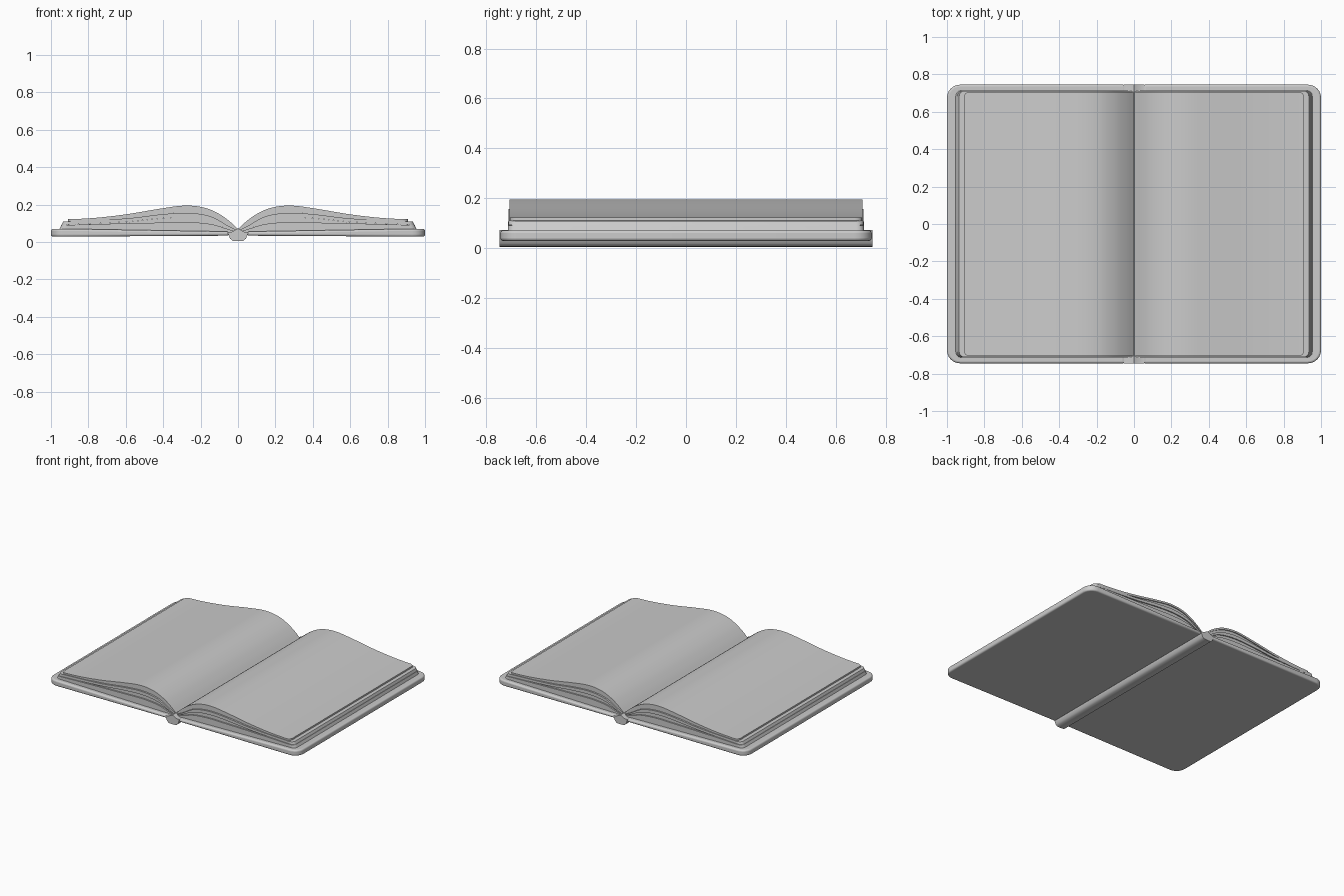
import bpy, bmesh, math
from mathutils import Vector

if "Cube" in bpy.data.objects:
    bpy.data.objects.remove(bpy.data.objects["Cube"])

grey = bpy.data.materials.new("plain grey")
grey.use_nodes = True
grey.diffuse_color = (0.6, 0.6, 0.6, 1)
grey.node_tree.nodes["Principled BSDF"].inputs["Base Color"].default_value = (0.6, 0.6, 0.6, 1)


def finish(name, bm, mirror=False, bevel=0, angle=35):
    """Turn a bmesh into a named, shaded object."""
    bmesh.ops.recalc_face_normals(bm, faces=bm.faces)
    mesh = bpy.data.meshes.new(name)
    bm.to_mesh(mesh)
    bm.free()
    obj = bpy.data.objects.new(name, mesh)
    bpy.context.collection.objects.link(obj)
    mesh.materials.append(grey)
    if bevel:
        mod = obj.modifiers.new("rounded_edges", 'BEVEL')
        mod.width, mod.segments, mod.limit_method = bevel, 4, 'ANGLE'
        mod.angle_limit = math.radians(50)
    if mirror:
        mod = obj.modifiers.new("both_sides", 'MIRROR')
        mod.use_mirror_merge = False
    bpy.ops.object.select_all(action='DESELECT')
    obj.select_set(True)
    bpy.context.view_layer.objects.active = obj
    bpy.ops.object.shade_smooth_by_angle(angle=math.radians(angle))
    return obj


def curve(points, x):
    """Smooth height at x through the control points."""
    n = len(points)
    i = max(k for k in range(n - 1) if k == 0 or points[k][0] <= x)

    def slope(k):
        a, b = points[max(k - 1, 0)], points[min(k + 1, n - 1)]
        return (b[1] - a[1]) / (b[0] - a[0])

    (x0, z0), (x1, z1) = points[i], points[i + 1]
    w = x1 - x0
    t = (x - x0) / w
    return ((2*t**3 - 3*t**2 + 1) * z0 + (t**3 - 2*t**2 + t) * w * slope(i)
            + (3*t**2 - 2*t**3) * z1 + (t**3 - t**2) * w * slope(i + 1))


def page_block(name, top, bottom, end, half, corner=0.03, lean=0.0):
    """Loft a stack of pages from the gutter out to its fore edge."""
    bm = bmesh.new()
    steps = 44
    xs = [(end - corner) * (k / steps) ** 1.25 for k in range(steps + 1)]
    xs += [end - corner + corner * math.sin(math.radians(a)) for a in (22, 45, 67, 90)]
    rings = []
    for x in xs:
        d = max(0, x - (end - corner))
        y = half - corner + math.sqrt(max(0, corner**2 - d**2))
        zt, zb = curve(top, x), curve(bottom, x)
        shift = lean * x / end
        rings.append([bm.verts.new(p) for p in
                      ((x + shift, -y, zb), (x, -y, zt), (x, y, zt), (x + shift, y, zb))])
    for a, b in zip(rings, rings[1:]):
        for k in range(4):
            bm.faces.new((a[k], a[(k + 1) % 4], b[(k + 1) % 4], b[k]))
    bm.faces.new(rings[0])
    bm.faces.new(rings[-1])
    return finish(name, bm, mirror=True)


# Heights of the layers between the pages, from top to bottom
page_top = [(0, .07), (.04, .107), (.1, .15), (.18, .184), (.28, .195),
            (.4, .181), (.6, .148), (.78, .128), (.96, .12)]
sheet_under = [(0, .062), (.04, .095), (.1, .136), (.18, .17), (.28, .182),
               (.4, .167), (.6, .133), (.78, .113), (.96, .105)]
lower_top = [(0, .06), (.05, .085), (.14, .135), (.26, .156), (.4, .149), (.6, .126), (.96, .108)]
lower_under = [(0, .056), (.05, .075), (.14, .115), (.26, .132), (.4, .127), (.6, .108), (.96, .09)]
base_top = [(0, .054), (.05, .068), (.14, .095), (.26, .106), (.4, .104), (.6, .1), (.96, .09)]
base_under = [(0, .05), (.1, .05), (.96, .062)]

page_block("top_pages", page_top, sheet_under, .91, .707)
page_block("upper_page_filler", sheet_under, lower_top, .905, .700)
page_block("middle_pages", lower_top, lower_under, .935, .712, lean=.008)
page_block("lower_page_filler", lower_under, base_top, .93, .704)
page_block("bottom_pages", base_top, base_under, .945, .714, lean=.012)

# Cover board: rounded outer corners, soft rim, rising slightly outward
bm = bmesh.new()
bmesh.ops.create_cube(bm, size=1)
for v in bm.verts:
    v.co = Vector((.525 + v.co.x * .95, v.co.y * 1.49, .05 + v.co.z * .042))
corners = [e for e in bm.edges if all(v.co.x > .9 for v in e.verts)
           and abs(e.verts[0].co.z - e.verts[1].co.z) > .01]
bmesh.ops.bevel(bm, geom=corners, offset=.07, segments=6, profile=.5, affect='EDGES')
for v in bm.verts:
    if v.co.x < .1:
        v.co.z = .056 if v.co.z > .05 else .034
finish("cover", bm, mirror=True, bevel=.016, angle=60)

# Spine: a shallow trough with a ridge supporting the gutter
outline = [(0, .005), (.03, .007), (.042, .018), (.05, .036), (.055, .054), (.035, .054), (0, .072)]
outline += [(-x, z) for x, z in reversed(outline[1:-1])]
bm = bmesh.new()
face = bm.faces.new([bm.verts.new((x, -.747, z)) for x, z in outline])
grown = bmesh.ops.extrude_face_region(bm, geom=[face])["geom"]
bmesh.ops.translate(bm, vec=(0, 1.494, 0), verts=[g for g in grown if isinstance(g, bmesh.types.BMVert)])
finish("spine", bm, angle=40)
